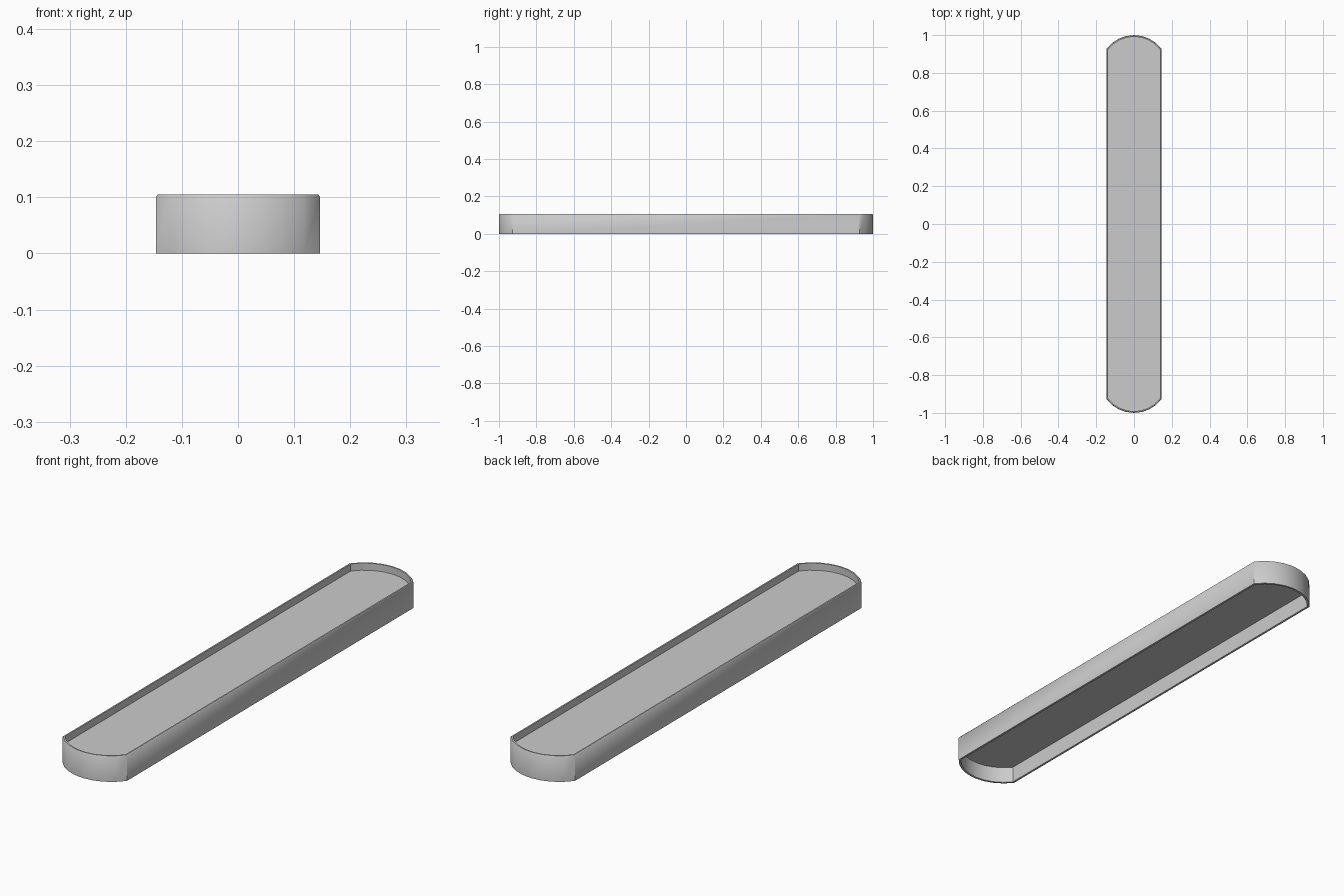
import bpy, bmesh, math

if "Cube" in bpy.data.objects:
    bpy.data.objects.remove(bpy.data.objects["Cube"])

HALF_W, HALF_L, SAG = 0.146, 1.0, 0.073   # half width, half length, end bulge
SEG = 8                                   # facets per rounded end


def outline(inset):
    """Strip with shallow arc ends, shrunk evenly by inset."""
    r0 = (HALF_W ** 2 + SAG ** 2) / (2 * SAG)
    cy, r, w = HALF_L - r0, r0 - inset, HALF_W - inset
    a = math.asin(w / r)
    end = [(r * math.sin(t), cy + r * math.cos(t))
           for t in (a - 2 * a * i / SEG for i in range(SEG + 1))]
    return end + [(-x, -y) for x, y in end]


def build(name, rings, closed):
    """Loft (inset, z) rings; either loop the profile or cap both ends."""
    bm = bmesh.new()
    loops = [[bm.verts.new((x, y, z)) for x, y in outline(i)] for i, z in rings]
    pairs = list(zip(loops, loops[1:]))
    if closed:
        pairs.append((loops[-1], loops[0]))
    else:
        bm.faces.new(loops[0])
        bm.faces.new(loops[-1])
    for a, b in pairs:
        n = len(a)
        for i in range(n):
            j = (i + 1) % n
            bm.faces.new((a[i], a[j], b[j], b[i]))
    bmesh.ops.recalc_face_normals(bm, faces=bm.faces)
    mesh = bpy.data.meshes.new(name)
    bm.to_mesh(mesh)
    bm.free()
    obj = bpy.data.objects.new(name, mesh)
    bpy.context.collection.objects.link(obj)
    bpy.context.view_layer.objects.active = obj
    obj.select_set(True)
    bpy.ops.object.shade_smooth_by_angle(angle=math.radians(42))
    obj.select_set(False)
    return obj


# Thin surrounding wall with a slightly eased top edge
build("rim_wall", [(0, 0), (0, 0.101), (0.003, 0.105),
                   (0.009, 0.105), (0.009, 0)], True)

# Recessed plate held inside the wall
build("inner_panel", [(0.008, 0.068), (0.008, 0.076)], False)
